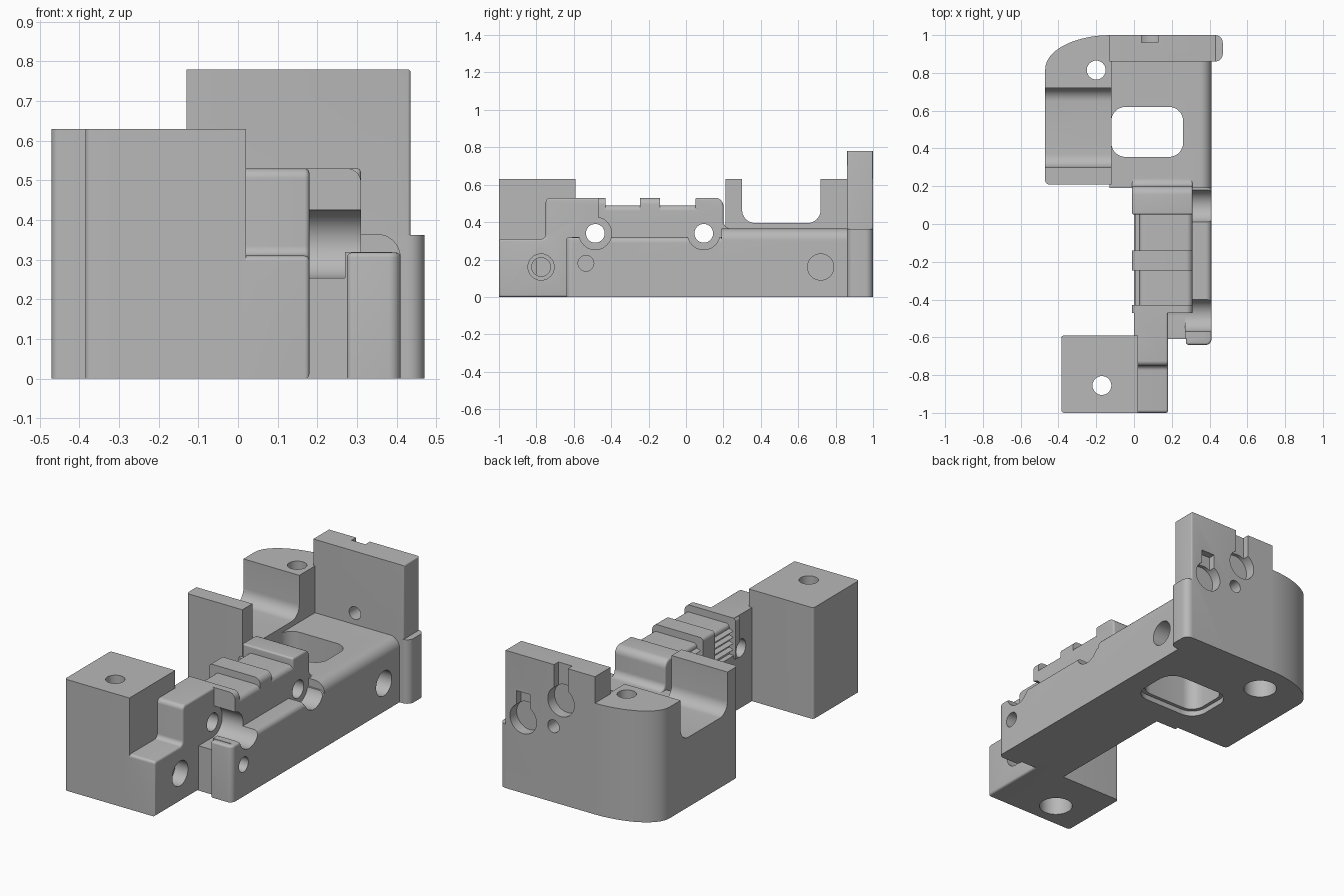
import bpy, bmesh, math
from mathutils import Vector

cube = bpy.data.objects.get("Cube")
if cube:
    bpy.data.objects.remove(cube, do_unlink=True)

grey = bpy.data.materials.new("plain_grey")
grey.use_nodes = True
grey.diffuse_color = (0.48, 0.48, 0.48, 1)
grey.node_tree.nodes["Principled BSDF"].inputs["Base Color"].default_value = grey.diffuse_color


def rounded(corners, steps=8):
    """Replace each (u, v, radius) corner by an arc; plain (u, v) stays sharp."""
    out = []
    for i, c in enumerate(corners):
        p = Vector(c[:2])
        if len(c) == 2:
            out.append(p)
            continue
        a = (Vector(corners[i - 1][:2]) - p).normalized()
        b = (Vector(corners[(i + 1) % len(corners)][:2]) - p).normalized()
        for k in range(steps + 1):
            t = math.pi / 2 * k / steps
            out.append(p + c[2] * (a * (1 - math.sin(t)) + b * (1 - math.cos(t))))
    return out


def prism(name, axis, corners, lo, hi, soft=0, both=False):
    """Extrude a profile along an axis; soft rounds the rim of the far end."""
    place = {"x": lambda p, w: (w, p[0], p[1]),
             "y": lambda p, w: (p[0], w, p[1]),
             "z": lambda p, w: (p[0], p[1], w)}[axis]
    pts = rounded(corners)
    bm = bmesh.new()
    start, end = [[bm.verts.new(place(p, w)) for p in pts] for w in (lo, hi)]
    first, last = bm.faces.new(start), bm.faces.new(end)
    for i in range(len(pts)):
        bm.faces.new((start[i - 1], start[i], end[i], end[i - 1]))
    bmesh.ops.recalc_face_normals(bm, faces=bm.faces[:])
    if soft:
        rim = list(last.edges) + (list(first.edges) if both else [])
        bmesh.ops.bevel(bm, geom=rim, offset=soft, segments=4, profile=0.5,
                        affect='EDGES', clamp_overlap=True)
    mesh = bpy.data.meshes.new(name)
    bm.to_mesh(mesh)
    bm.free()
    mesh.materials.append(grey)
    obj = bpy.data.objects.new(name, mesh)
    bpy.context.collection.objects.link(obj)
    return obj


def rect(a, b, c, d, r=0):
    pts = [(a, c), (b, c), (b, d), (a, d)]
    return [p + (r,) for p in pts] if r else pts


def circle(u, v, r, n=40):
    return [(u + r * math.cos(math.tau * k / n), v + r * math.sin(math.tau * k / n)) for k in range(n)]


def combine(body, part, operation):
    """Apply one boolean and discard the helper."""
    mod = body.modifiers.new("join", 'BOOLEAN')
    mod.operation, mod.object, mod.solver = operation, part, 'EXACT'
    graph = bpy.context.evaluated_depsgraph_get()
    graph.update()
    new = bpy.data.meshes.new_from_object(body.evaluated_get(graph))
    body.modifiers.clear()
    body.data = new
    bpy.data.objects.remove(part, do_unlink=True)


# Rear corner block with saddle and swept outer corner
body = prism("mounting_bracket", "x", [
    (.21, 0), (.21, .63), (.3, .63), (.3, .395, .07), (.72, .395, .07),
    (.72, .63), (1, .63), (1, 0)], -.47, -.12)
sweep = [(-.12 - .35 * math.sin(t * math.pi / 32), .82 + .18 * math.cos(t * math.pi / 32))
         for t in range(17)]
combine(body, prism("swept_outline", "z",
                    sweep + [(-.47, .21, .02), (0, .21), (0, 1)], -.1, .9), 'INTERSECT')

parts = [
    # Front block and its stepped shoulder
    prism("front_block", "z", [(-.385, -1, .015), (.02, -1), (.02, -.59), (-.385, -.59, .015)], 0, .63),
    prism("front_shoulder", "x", [
        (-1, 0), (-1, .31, .015), (-.75, .31, .025), (-.75, .53, .025),
        (-.43, .53), (-.43, 0)], 0, .18, .012),
    # Long lower rail and rounded nose
    prism("rail", "y", [(0, 0), (.41, 0), (.41, .32, .03), (0, .32)], -.61, .9),
    prism("rail_nose", "z", [(.275, -.64, .015), (.41, -.64, .03), (.41, -.5), (.275, -.5)], 0, .318, .012),
    # Raised spine
    prism("spine", "y", [(.03, .1), (.31, .1), (.31, .49, .03), (.03, .49, .02)], -.47, .19),
    # Rear deck
    prism("rear_deck", "y", [(-.13, 0), (.41, 0), (.41, .365, .06), (-.13, .365)], .19, .9),
    # Upright back plate and corner lip
    prism("back_plate", "x", rect(.86, 1, 0, .78), -.13, .435, .008),
    prism("corner_lip", "z", [(.2, .86), (.47, .86, .04), (.47, 1, .04), (.2, 1)], 0, .362),
    # Last saddle over the spine, blending into the deck
    prism("rear_saddle", "x", [
        (.05, .25), (.05, .53, .01), (.2, .53, .045), (.2, .365, .04), (.26, .365), (.26, .25)],
        -.01, .31, .02, True),
]
# Bands across the spine
for lo, hi in ((-.47, -.43), (-.245, -.14)):
    parts.append(prism("band", "y", [
        (-.01, .3), (.31, .3), (.31, .53, .035), (-.01, .53, .02)], lo, hi))
# Gripping ridges on the inner side
for k in range(4):
    z = .35 + k * .035
    parts.append(prism("grip_ridge", "y", [(.04, z - .013), (.005, z), (.04, z + .013)], -.44, .06))
for part in parts:
    combine(body, part, 'UNION')

cutters = [
    # Deck window with a relief underneath
    prism("window", "z", rect(-.12, .26, .355, .62, .075), -.1, .5),
    prism("window_relief", "z", rect(-.14, .28, .335, .64, .09), -.1, .03),
    # Open mouth between shoulder and nose
    prism("mouth", "x", rect(-.7, -.485, .2535, .7), .1802, .27),
    # Blind side holes
    prism("shoulder_hole_wide", "x", circle(-.775, .16, .07), .1, .6),
    prism("shoulder_hole", "x", circle(-.775, .16, .05), -.1, .6),
    prism("nose_hole", "x", circle(-.535, .18, .042), .2, .6),
    prism("rear_side_hole", "x", circle(.72, .16, .07), .2, .6),
]
# Vertical screw holes with wide bottoms
for x, y in ((-.17, -.855), (-.2, .815)):
    cutters.append(prism("screw_hole", "z", circle(x, y, .05), -.1, .9))
    cutters.append(prism("screw_head", "z", circle(x, y, .088), -.1, .2))
# Cross holes with counterbores
for y, seat in ((-.485, .18), (.095, .31)):
    cutters.append(prism("cross_hole", "x", circle(y, .34, .05), -.3, .6))
    cutters.append(prism("cross_bore", "x", circle(y, .34, .087), seat, .6))
# Keyhole pockets in the back of the upright plate
for x, z, top in ((.083, .58, .9), (.32, .42, .57)):
    cutters.append(prism("pocket", "y", circle(x, z, .083), .94, 1.1))
    cutters.append(prism("pocket_slot", "y", rect(x - .043, x + .043, z, top), .96, 1.1))
cutters.append(prism("cable_hole", "y", circle(.13, .43, .036), .7, 1.1))
for cutter in cutters:
    combine(body, cutter, 'DIFFERENCE')

# Single material and smooth curved walls
body.data.materials.clear()
body.data.materials.append(grey)
for face in body.data.polygons:
    face.material_index = 0
bpy.ops.object.select_all(action='DESELECT')
body.select_set(True)
bpy.context.view_layer.objects.active = body
bpy.ops.object.shade_smooth_by_angle(angle=math.radians(30))
